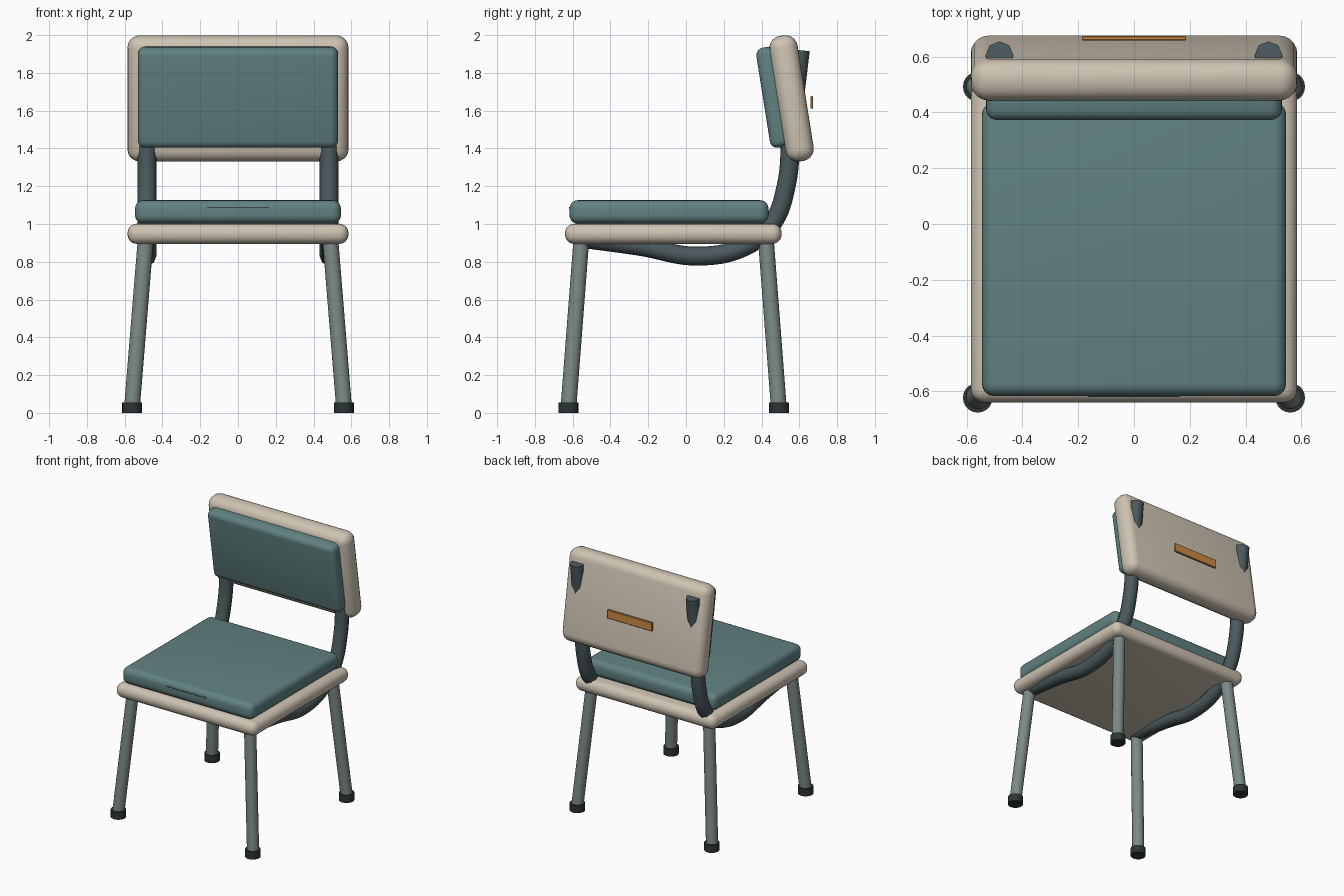
import bpy
from math import radians
from mathutils import Vector

if "Cube" in bpy.data.objects:
    bpy.data.objects.remove(bpy.data.objects["Cube"])


def material(name, rgb):
    m = bpy.data.materials.new(name)
    m.diffuse_color = (*rgb, 1)
    m.use_nodes = True
    m.node_tree.nodes["Principled BSDF"].inputs["Base Color"].default_value = m.diffuse_color
    return m


TEAL = material("teal_fabric", (0.12, 0.22, 0.22))
CREAM = material("cream_shell", (0.62, 0.55, 0.45))
STEEL = material("grey_steel", (0.20, 0.25, 0.24))
DARK = material("dark_tube", (0.07, 0.10, 0.11))
RUBBER = material("black_rubber", (0.025, 0.035, 0.035))
ORANGE = material("orange_tab", (0.60, 0.25, 0.06))


def smooth(ob, angle=35):
    bpy.ops.object.select_all(action='DESELECT')
    ob.select_set(True)
    bpy.context.view_layer.objects.active = ob
    bpy.ops.object.shade_smooth_by_angle(angle=radians(angle))


def rounded_box(name, center, size, radius, mat, tilt=0, segments=5):
    bpy.ops.mesh.primitive_cube_add(size=1, location=center)
    ob = bpy.context.object
    ob.name = name
    ob.scale = size
    bpy.ops.object.transform_apply(location=False, rotation=False, scale=True)
    ob.rotation_euler.x = radians(tilt)
    ob.data.materials.append(mat)
    bev = ob.modifiers.new("round", 'BEVEL')
    bev.width = radius
    bev.segments = segments
    bpy.ops.object.modifier_apply(modifier=bev.name)
    smooth(ob)
    return ob


def rod(name, a, b, radius, mat, sides=20):
    a, b = Vector(a), Vector(b)
    bpy.ops.mesh.primitive_cylinder_add(vertices=sides, radius=radius,
                                        depth=(b - a).length, location=(a + b) / 2)
    ob = bpy.context.object
    ob.name = name
    ob.rotation_euler = (b - a).to_track_quat('Z', 'Y').to_euler()
    ob.data.materials.append(mat)
    smooth(ob)


# Seat shell, cushion and front seam
rounded_box("seat_shell", (0, -0.067, 0.948), (1.17, 1.147, 0.107), 0.05, CREAM)
rounded_box("seat_cushion", (0, -0.09, 1.064), (1.09, 1.054, 0.124), 0.045, TEAL)
rounded_box("seat_seam", (0, -0.612, 1.085), (0.33, 0.016, 0.008), 0.002, TEAL, segments=1)

# Tilted backrest shell, cushion and rear tab
rounded_box("back_shell", (0, 0.559, 1.665), (1.17, 0.15, 0.673), 0.065, CREAM, tilt=9)
rounded_box("back_cushion", (0, 0.470, 1.672), (1.06, 0.125, 0.536), 0.04, TEAL, tilt=9)
rounded_box("back_tab", (0, 0.666, 1.644), (0.374, 0.015, 0.065), 0.003, ORANGE, segments=1)

# Splayed legs with rubber feet
for side, s in (("right", 1), ("left", -1)):
    for end, top_y, foot_y in (("front", -0.553, -0.623), ("back", 0.422, 0.492)):
        rod(f"{end}_{side}_leg", (s * 0.562, foot_y, 0.02), (s * 0.488, top_y, 0.93), 0.042, STEEL)
        rod(f"{end}_{side}_foot", (s * 0.56, foot_y, 0), (s * 0.56, foot_y, 0.056), 0.053, RUBBER)

# Bent tubes running under the seat and up the backrest
PATH = [(-0.56, 0.925), (-0.25, 0.883), (0.08, 0.83), (0.33, 0.89),
        (0.455, 1.0), (0.53, 1.2), (0.557, 1.5), (0.605, 1.92)]
for side, s in (("right", 1), ("left", -1)):
    cu = bpy.data.curves.new(f"{side}_back_tube", 'CURVE')
    cu.dimensions = '3D'
    cu.bevel_depth = 0.05
    cu.bevel_resolution = 2
    cu.resolution_u = 8
    cu.use_fill_caps = True
    sp = cu.splines.new('BEZIER')
    sp.bezier_points.add(len(PATH) - 1)
    for p, (y, z) in zip(sp.bezier_points, PATH):
        p.co = (s * 0.482, y, z)
        p.handle_left_type = p.handle_right_type = 'AUTO'
    cu.materials.append(DARK)
    ob = bpy.data.objects.new(f"{side}_back_tube", cu)
    bpy.context.collection.objects.link(ob)
    bpy.ops.object.select_all(action='DESELECT')
    ob.select_set(True)
    bpy.context.view_layer.objects.active = ob
    bpy.ops.object.convert(target='MESH')
    smooth(bpy.context.object, 50)
